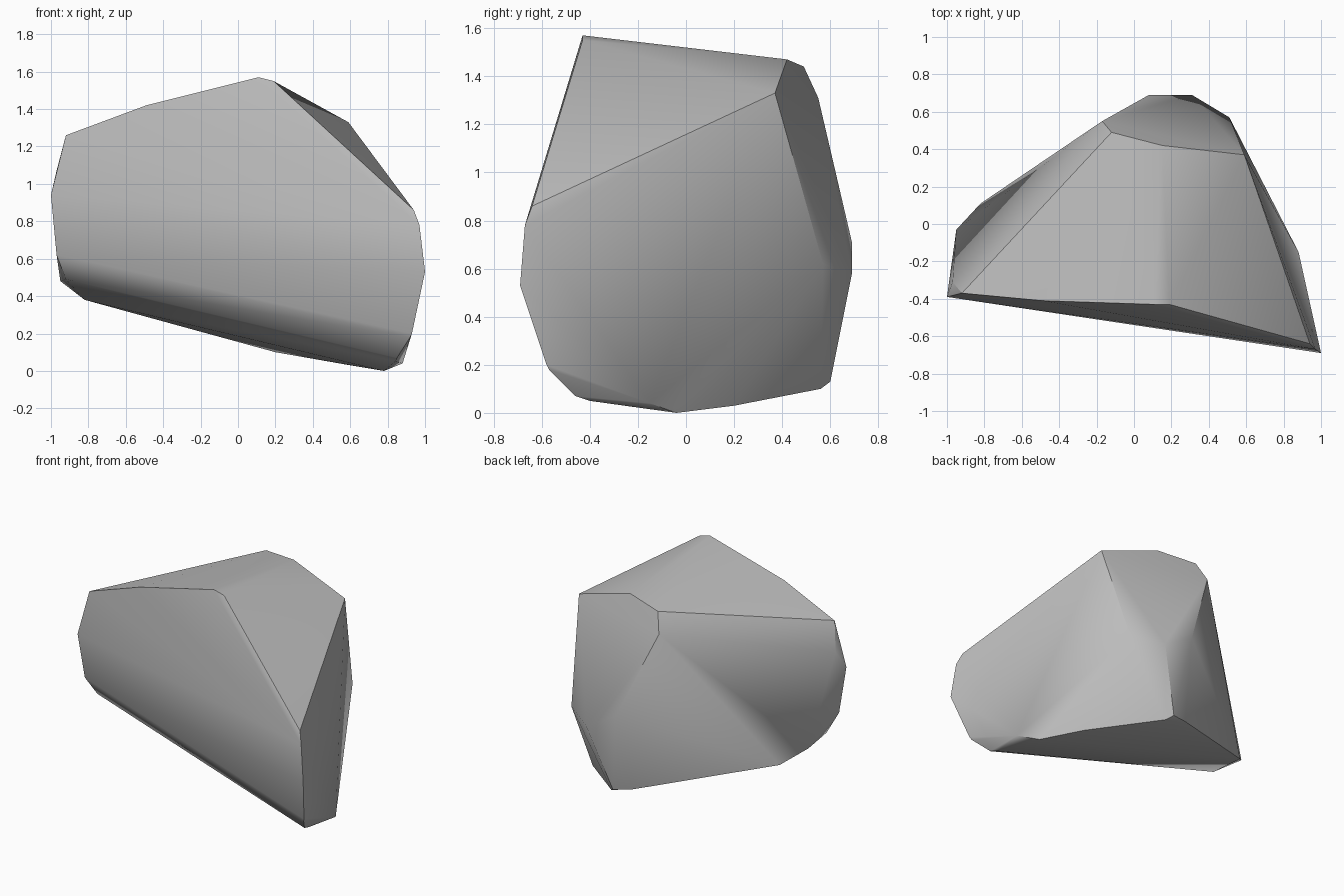
import bpy
import bmesh
import math

# Remove the default cube only
default_cube = bpy.data.objects.get("Cube")
if default_cube:
    bpy.data.objects.remove(default_cube, do_unlink=True)


def make_material(name, colour):
    """Create one flat colour material."""
    material = bpy.data.materials.new(name)
    material.use_nodes = True
    material.diffuse_color = colour
    shader = material.node_tree.nodes["Principled BSDF"]
    shader.inputs["Base Color"].default_value = colour
    shader.inputs["Roughness"].default_value = .9
    return material


def make_boulder(name, corner_groups, material):
    """Wrap a convex stone skin around groups of chipped corners."""
    mesh = bpy.data.meshes.new(name)
    bm = bmesh.new()
    for corners in corner_groups:
        for corner in corners:
            bm.verts.new(corner)
    hull = bmesh.ops.convex_hull(bm, input=bm.verts)
    # Drop any corner that ended up inside the skin
    loose = set(hull["geom_interior"]) | set(hull["geom_unused"])
    inner = [item for item in loose if isinstance(item, bmesh.types.BMVert)]
    bmesh.ops.delete(bm, geom=inner, context="VERTS")
    bmesh.ops.recalc_face_normals(bm, faces=bm.faces)
    bm.to_mesh(mesh)
    bm.free()
    mesh.materials.append(material)
    boulder = bpy.data.objects.new(name, mesh)
    bpy.context.collection.objects.link(boulder)
    return boulder


# Peak and the sloping front ridge
front_ridge = [(-.92, -.37, 1.26), (-.49, -.41, 1.42),
               (.11, -.43, 1.57), (.19, -.43, 1.55)]

# Rear edge of the top slope
rear_ridge = [(.59, .37, 1.33), (.15, .42, 1.47),
              (-.12, .49, 1.44), (-.17, .55, 1.31)]

# Left front corner, from the shoulder down to the foot
left_corner = [(.94, -.64, .86), (.97, -.67, .78), (1, -.69, .53),
               (.93, -.58, .2), (.92, -.57, .18), (.85, -.46, .07),
               (.84, -.4, .05), (.88, -.15, .04)]

# Right end, tapering to a narrow nose
right_nose = [(-1, -.39, .94), (-.97, -.31, 1.07), (-.97, -.35, .62),
              (-.92, -.28, .49), (-.95, -.03, .48), (-.82, .11, .38)]

# Bulge across the back
back_bulge = [(.51, .57, .62), (.31, .69, .58), (.08, .69, .71)]

# Underside, resting on a single low point
underside = [(.78, -.04, 0), (.6, .2, .03), (.2, .56, .1),
             (.16, .6, .13), (.03, .56, .15)]

stone_grey = make_material("stone grey", (.5, .5, .5, 1))
boulder = make_boulder(
    "boulder",
    [front_ridge, rear_ridge, left_corner, right_nose, back_bulge, underside],
    stone_grey,
)

# Soften the shallow facets, keep the chipped edges crisp
bpy.ops.object.select_all(action="DESELECT")
boulder.select_set(True)
bpy.context.view_layer.objects.active = boulder
bpy.ops.object.shade_smooth_by_angle(angle=math.radians(35))
